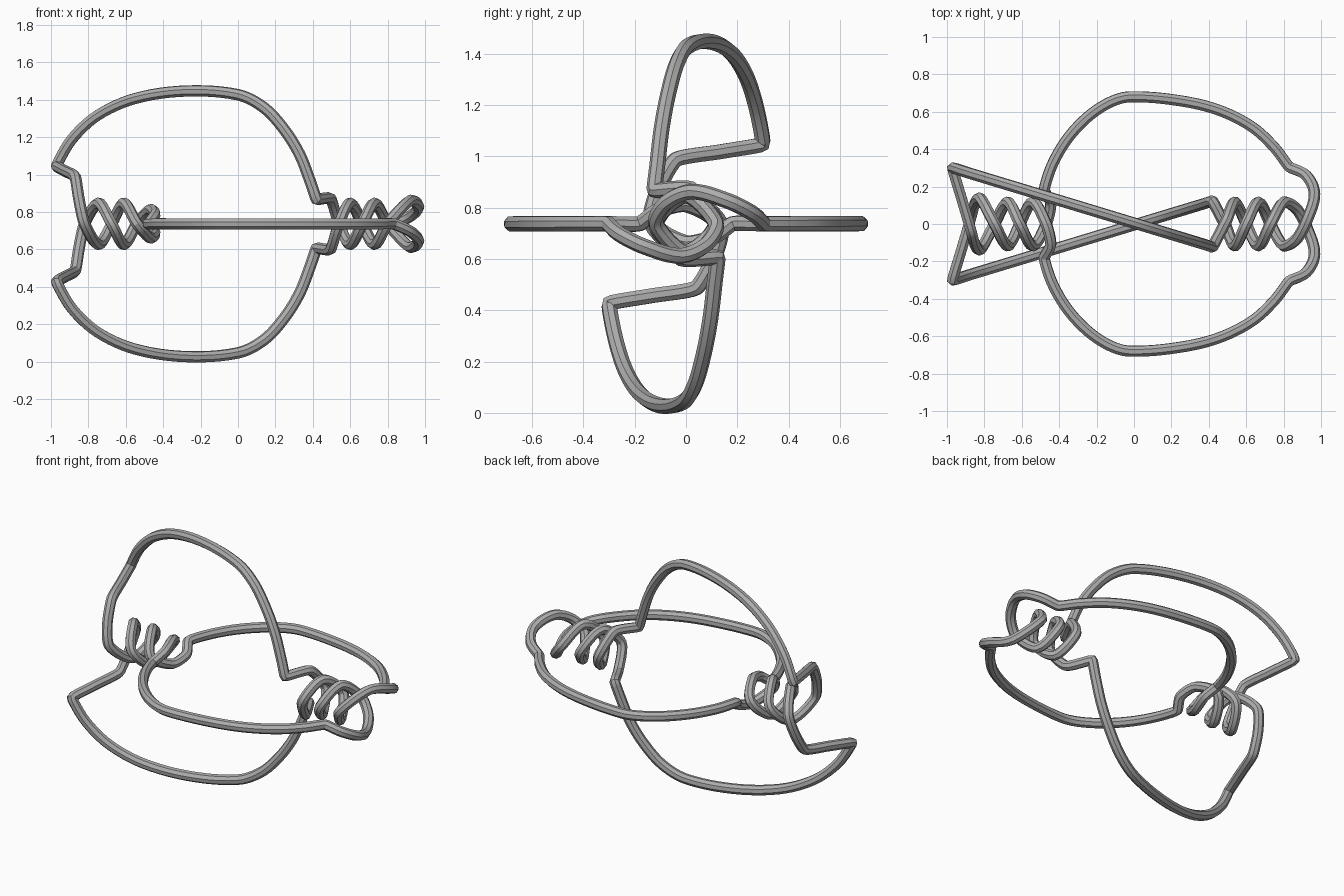
import bpy
from mathutils import Vector

default_cube = bpy.data.objects.get("Cube")
if default_cube:
    bpy.data.objects.remove(default_cube, do_unlink=True)

MID = 0.737        # height of the long axis
WIRE = 0.031       # wire radius
COIL = 0.11        # coil radius
LOOSE, TIGHT, CORNER = 0.33, 0.24, 0.04   # handle lengths: arc, coil, bend

path = []          # (point relative to the axis, handle factor)


def add(x, y, z, ease):
    path.append((Vector((x, y, z)), ease))


def coil(xs, start, turn):
    """Quarter-turn steps around the x axis: 0 back, 1 top, 2 front, 3 bottom."""
    ring = ((1, 0), (0, 1), (-1, 0), (0, -1))
    for i, x in enumerate(xs):
        y, z = ring[(start + turn * i) % 4]
        add(x, y * COIL * 1.06, z * COIL, TIGHT)


# Upper loop, lying in a slanted upright plane
upper = [(0.42, 0.13), (0.385, 0.23), (0.33, 0.37), (0.25, 0.50), (0.14, 0.62),
         (0, 0.69), (-0.28, 0.71), (-0.55, 0.67), (-0.75, 0.58),
         (-0.89, 0.45), (-0.97, 0.31)]
for i, (x, z) in enumerate(upper):
    add(x, 0.005 - 0.303 * x, z, CORNER if i in (0, len(upper) - 1) else LOOSE)

# Hook into the left coil
add(-0.92, 0.13, 0.28, TIGHT)
add(-0.87, -0.04, 0.25, 0.15)
add(-0.85, -0.11, 0.13, TIGHT)
add(-0.82, -0.135, 0.0, TIGHT)

# Left coil, and its exit
coil((-0.745, -0.675, -0.61, -0.54), 3, 1)
add(-0.47, 0.0, -0.075, TIGHT)
add(-0.445, 0.11, -0.05, TIGHT)

# Back half of the flat loop
flat = [(-0.48, 0.18), (-0.44, 0.31), (-0.36, 0.45), (-0.25, 0.57),
        (-0.13, 0.65), (-0.02, 0.68), (0.24, 0.66), (0.45, 0.61),
        (0.63, 0.52), (0.75, 0.41), (0.83, 0.305)]
for i, (x, y) in enumerate(flat):
    add(x, y, 0, 0.12 if i in (0, len(flat) - 1) else LOOSE)

# Hook into the right coil
add(0.92, 0.26, 0.04, LOOSE)
add(0.965, 0.16, 0.09, LOOSE)
add(0.925, 0.02, 0.125, LOOSE)
add(0.87, -0.08, 0.08, TIGHT)

# Right coil, ending against the lower loop
coil((0.80, 0.73, 0.665, 0.60, 0.54), 2, 1)
add(0.495, -0.02, -0.135, 0.15)

# Second half of the wire is the first turned half way round the axis
path += [(Vector((p.x, -p.y, -p.z)), ease) for p, ease in path]

# One closed wire
curve = bpy.data.curves.new("wire_puzzle", 'CURVE')
curve.dimensions = '3D'
curve.resolution_u = 6
curve.bevel_depth = WIRE
curve.bevel_resolution = 2
curve.twist_mode = 'MINIMUM'
spline = curve.splines.new('BEZIER')
spline.bezier_points.add(len(path) - 1)
spline.use_cyclic_u = True
n = len(path)
for i, (p, ease) in enumerate(path):
    before, after = path[i - 1][0], path[(i + 1) % n][0]
    direction = (after - before).normalized()
    knot = spline.bezier_points[i]
    knot.handle_left_type = knot.handle_right_type = 'FREE'
    knot.co = p
    knot.handle_left = p - direction * (p - before).length * ease
    knot.handle_right = p + direction * (after - p).length * ease

wire = bpy.data.objects.new("twisted_wire", curve)
wire.location.z = MID
bpy.context.collection.objects.link(wire)

# Grey metal
steel = bpy.data.materials.new("grey_steel")
steel.use_nodes = True
colour = (0.42, 0.42, 0.42, 1)
steel.diffuse_color = colour
steel.node_tree.nodes["Principled BSDF"].inputs["Base Color"].default_value = colour
curve.materials.append(steel)

# Turn into a smooth mesh
bpy.ops.object.select_all(action='DESELECT')
wire.select_set(True)
bpy.context.view_layer.objects.active = wire
bpy.ops.object.convert(target='MESH')
bpy.ops.object.shade_smooth_by_angle()
